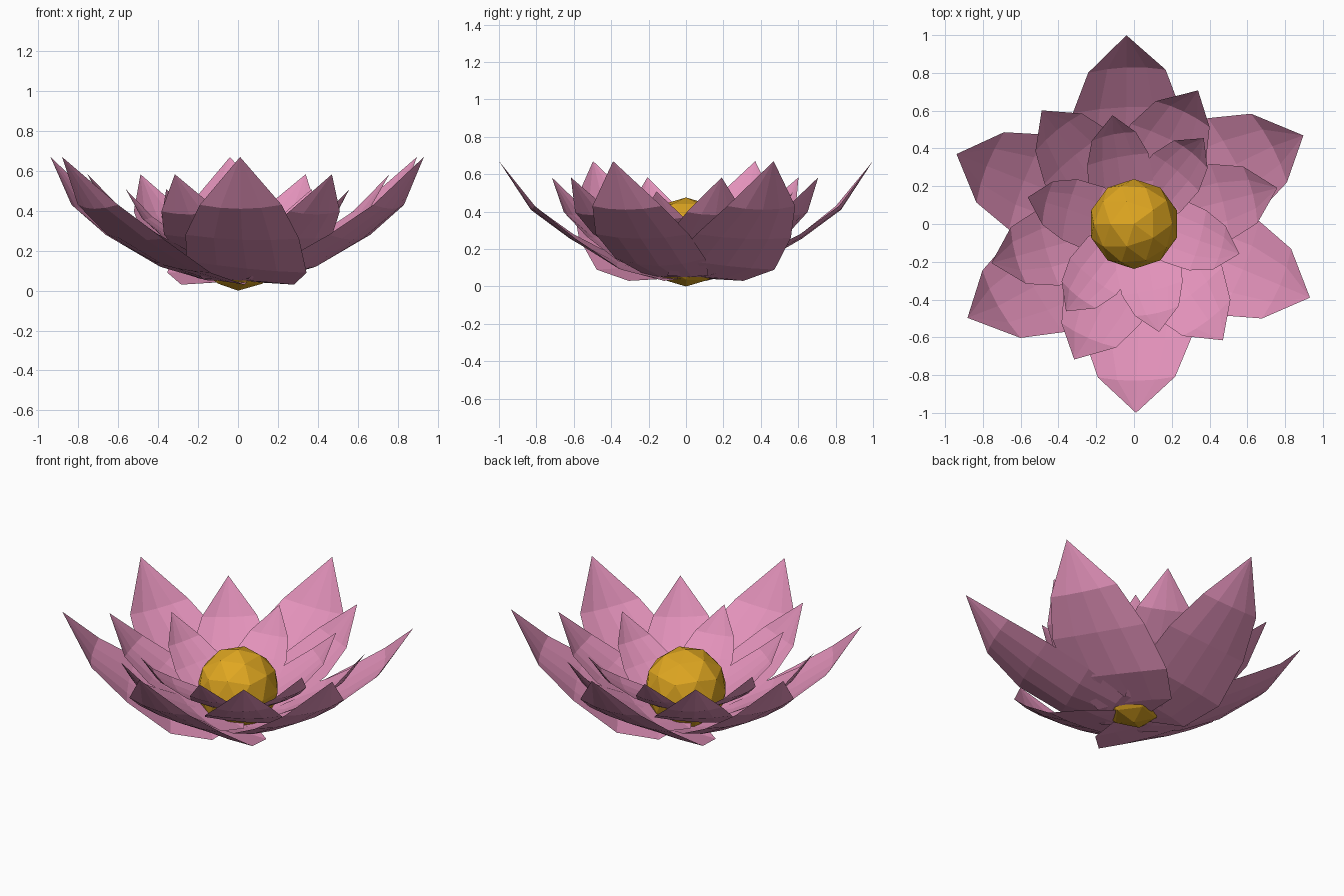
import bpy, bmesh, math

if "Cube" in bpy.data.objects:
    bpy.data.objects.remove(bpy.data.objects["Cube"], do_unlink=True)


def material(name, colour):
    m = bpy.data.materials.new(name)
    m.use_nodes = True
    m.diffuse_color = (*colour, 1)
    m.node_tree.nodes["Principled BSDF"].inputs["Base Color"].default_value = (*colour, 1)
    return m


pink = material("petal pink", (0.76, 0.285, 0.49))
gold = material("centre gold", (0.74, 0.385, 0.015))

# Petal cross-sections from base to shoulder:
# reach, trailing side and height, middle height, leading side and height
ROWS = [
    (0.00, -0.08, 0.05, 0.045, 0.10, 0.045),
    (0.12, -0.18, 0.06, 0.050, 0.28, 0.03),
    (0.35, -0.26, 0.15, 0.110, 0.34, 0.09),
    (0.60, -0.27, 0.28, 0.255, 0.30, 0.26),
    (0.81, -0.20, 0.43, 0.410, 0.21, 0.43),
]
TIP_Z = 0.67
COLUMNS = 4
PIVOT_Z = 0.285


def petal(name, angle, scale, length, flare, shift):
    """One lofted petal: curved rows closing in a tip; flare 0 makes it symmetric."""
    bm = bmesh.new()
    grid = []
    for reach, s0, z0, zm, s1, z1 in ROWS:
        lead = -s0 + (s1 + s0) * flare
        lead_z = z0 + (z1 - z0) * flare
        row = []
        for i in range(COLUMNS + 1):
            t = i / COLUMNS
            a, b, c = (1 - t) * (1 - 2 * t), 4 * t * (1 - t), t * (2 * t - 1)
            side = s0 + (lead - s0) * t + shift * reach
            height = a * z0 + b * zm + c * lead_z
            row.append(bm.verts.new(((reach + 0.02 * b) * length, side, height)))
        grid.append(row)
    tip = bm.verts.new((length, 0, TIP_Z))
    for low, high in zip(grid, grid[1:]):
        for i in range(COLUMNS):
            bm.faces.new((low[i], high[i], high[i + 1], low[i + 1]))
    for i in range(COLUMNS):
        bm.faces.new((grid[-1][i], tip, grid[-1][i + 1]))
    bmesh.ops.recalc_face_normals(bm, faces=bm.faces)
    if sum(f.normal.z for f in bm.faces) < 0:
        bmesh.ops.reverse_faces(bm, faces=bm.faces)
    mesh = bpy.data.meshes.new(name)
    bm.to_mesh(mesh)
    bm.free()
    mesh.materials.append(pink)
    obj = bpy.data.objects.new(name, mesh)
    bpy.context.collection.objects.link(obj)
    obj.rotation_euler.z = math.radians(angle)
    obj.scale = (scale, scale, scale)
    obj.location.z = PIVOT_Z * (1 - scale)


# Opposite petals share a shape: angles, length, flare, sideways shift
PAIRS = [
    ((27.6, 209.4), 1.012, 1, 0.025),
    ((92.3, 270.6), 1.0, 1, 0),
    ((158.5, 337.3), 1.01, 0, 0),
]
# Three whorls, each smaller and turned from the one outside it
for layer, (whorl, scale) in enumerate([("outer", 1.0), ("middle", 0.775), ("inner", 0.58)]):
    for p, (angles, length, flare, shift) in enumerate(PAIRS):
        for k, angle in enumerate(angles):
            petal(f"{whorl}_petal_{p + 1 + 3 * k}", angle + 36.8 * layer,
                  scale, length, flare, shift)

# Faceted seed head
bpy.ops.mesh.primitive_ico_sphere_add(subdivisions=2, radius=0.238, location=(0, 0, 0.238),
                                      rotation=(0, 0, math.pi))
head = bpy.context.object
head.name = "flower_centre"
head.data.materials.append(gold)
